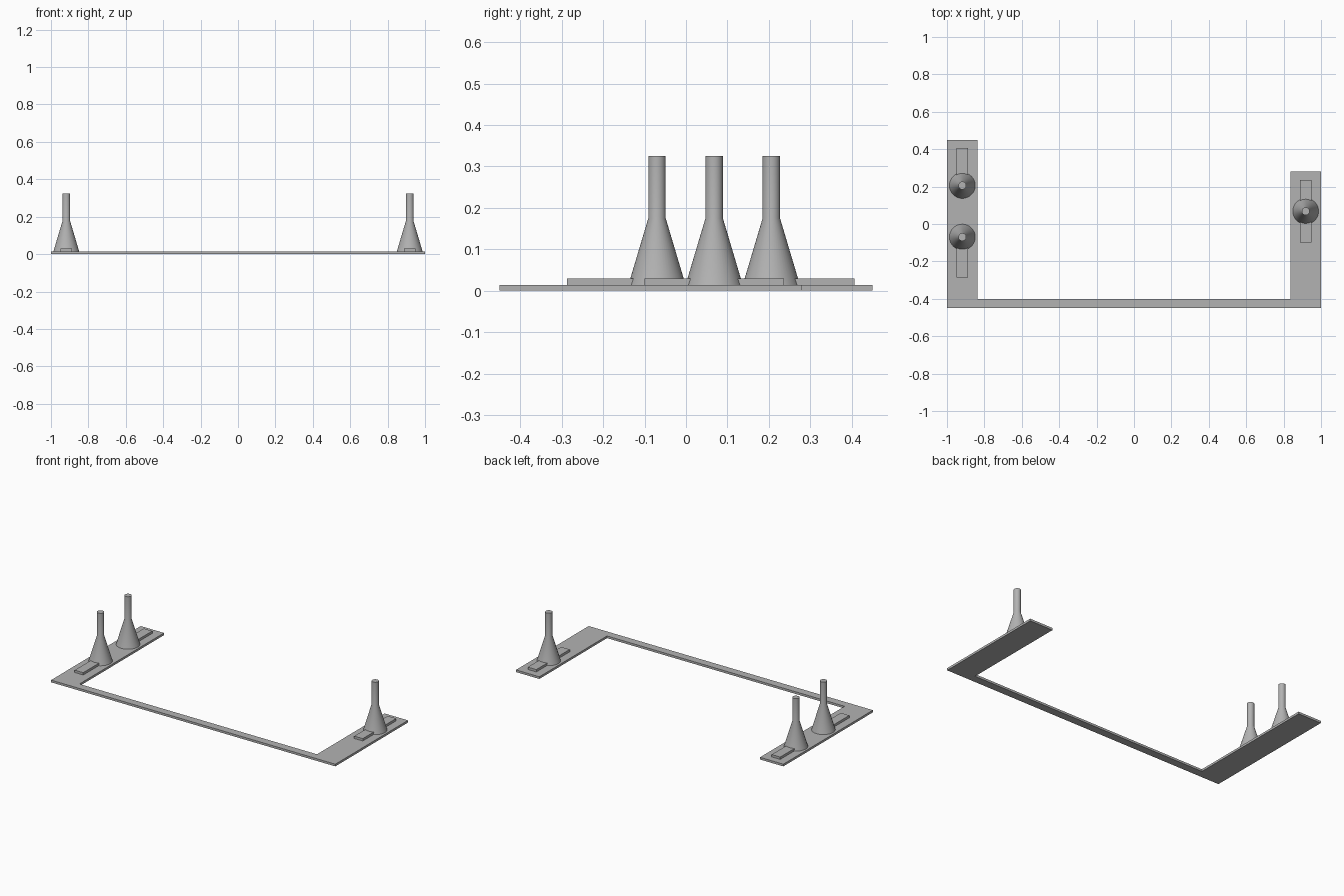
import bpy, bmesh, math

cube = bpy.data.objects.get("Cube")
if cube:
    bpy.data.objects.remove(cube, do_unlink=True)

grey = bpy.data.materials.new("plain_grey")
grey.use_nodes = True
colour = (0.45, 0.45, 0.45, 1)
grey.diffuse_color = colour
grey.node_tree.nodes["Principled BSDF"].inputs["Base Color"].default_value = colour

PLATE_TOP = 0.014
ARM_X = 0.918


def make_object(name, bm):
    bmesh.ops.recalc_face_normals(bm, faces=bm.faces[:])
    mesh = bpy.data.meshes.new(name)
    bm.to_mesh(mesh)
    bm.free()
    mesh.materials.append(grey)
    obj = bpy.data.objects.new(name, mesh)
    bpy.context.collection.objects.link(obj)
    return obj


def slab(name, outline, bottom, top):
    """Extrude a flat outline upwards."""
    bm = bmesh.new()
    face = bm.faces.new([bm.verts.new((x, y, bottom)) for x, y in outline])
    result = bmesh.ops.extrude_face_region(bm, geom=[face], use_keep_orig=True)
    raised = [v for v in result["geom"] if isinstance(v, bmesh.types.BMVert)]
    bmesh.ops.translate(bm, verts=raised, vec=(0, 0, top - bottom))
    return make_object(name, bm)


def lathe(name, profile, x, y, sides=48):
    """Spin a radius/height profile into a closed solid."""
    bm = bmesh.new()
    rings = []
    for radius, z in profile:
        angles = [2 * math.pi * i / sides for i in range(sides)]
        rings.append([bm.verts.new((x + radius * math.cos(a),
                                    y + radius * math.sin(a), z)) for a in angles])
    for low, high in zip(rings, rings[1:]):
        for i in range(sides):
            j = (i + 1) % sides
            bm.faces.new((low[i], low[j], high[j], high[i]))
    bm.faces.new(rings[0])
    bm.faces.new(rings[-1])
    obj = make_object(name, bm)
    bpy.ops.object.select_all(action="DESELECT")
    obj.select_set(True)
    bpy.context.view_layer.objects.active = obj
    bpy.ops.object.shade_smooth_by_angle(angle=math.radians(20))


# U-shaped base plate with one long and one short arm
slab("base_plate", [(-1, -0.45), (1, -0.45), (1, 0.28), (0.836, 0.28),
                    (0.836, -0.4), (-0.836, -0.4), (-0.836, 0.45), (-1, 0.45)],
     0, PLATE_TOP)

# Funnel-shaped posts, each standing on its own raised strip
post_profile = [(0.069, PLATE_TOP), (0.021, 0.175), (0.021, 0.325)]
stations = [("right_front", -ARM_X, -0.07, -0.287, -0.03),
            ("right_back", -ARM_X, 0.206, 0.166, 0.407),
            ("left", ARM_X, 0.068, -0.1, 0.236)]
for name, x, y, start, end in stations:
    lathe(name + "_post", post_profile, x, y)
    slab(name + "_strip", [(x - 0.03, start), (x + 0.03, start),
                           (x + 0.03, end), (x - 0.03, end)], PLATE_TOP, 0.029)
